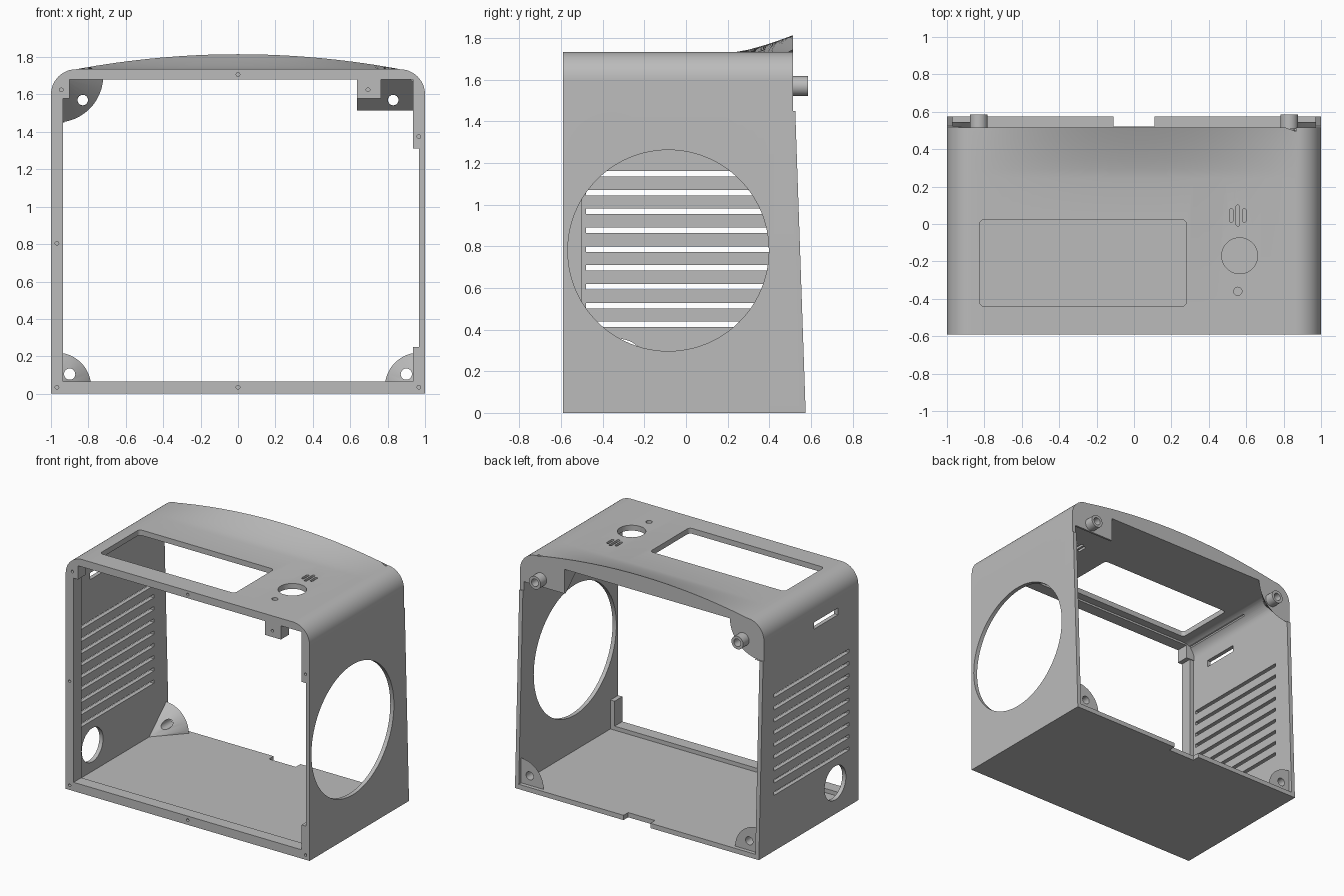
import bpy, bmesh, math
from mathutils import Matrix, Vector

if "Cube" in bpy.data.objects:
    bpy.data.objects.remove(bpy.data.objects["Cube"])

grey = bpy.data.materials.new("plain grey")
grey.use_nodes = True
grey.diffuse_color = (0.5, 0.5, 0.5, 1)
grey.node_tree.nodes["Principled BSDF"].inputs["Base Color"].default_value = (0.5, 0.5, 0.5, 1)


def finish(name, bm):
    bmesh.ops.recalc_face_normals(bm, faces=bm.faces[:])
    mesh = bpy.data.meshes.new(name)
    bm.to_mesh(mesh)
    bm.free()
    ob = bpy.data.objects.new(name, mesh)
    bpy.context.collection.objects.link(ob)
    return ob


def loft(name, rings):
    bm = bmesh.new()
    loops = [[bm.verts.new(p) for p in ring] for ring in rings]
    n = len(loops[0])
    for a, b in zip(loops, loops[1:]):
        for i in range(n):
            j = (i + 1) % n
            bm.faces.new((a[i], a[j], b[j], b[i]))
    bm.faces.new(loops[0])
    bm.faces.new(loops[-1])
    return finish(name, bm)


def prism(name, pts, axis, a, b):
    """Extrude a 2D outline along an axis from a to b."""
    place = {"X": lambda u, v, t: (t, u, v),
             "Y": lambda u, v, t: (u, t, v),
             "Z": lambda u, v, t: (u, v, t)}[axis]
    return loft(name, [[place(u, v, t) for u, v in pts] for t in (a, b)])


def box(name, x0, x1, y0, y1, z0, z1):
    return prism(name, [(x0, z0), (x1, z0), (x1, z1), (x0, z1)], "Y", y0, y1)


def rod(name, axis, pos, r, depth, start_r=None, seg=48):
    bm = bmesh.new()
    turn = {"X": Matrix.Rotation(math.pi / 2, 4, "Y"),
            "Y": Matrix.Rotation(-math.pi / 2, 4, "X"),
            "Z": Matrix()}[axis]
    bmesh.ops.create_cone(bm, cap_ends=True, segments=seg,
                          radius1=r if start_r is None else start_r, radius2=r,
                          depth=depth, matrix=Matrix.Translation(Vector(pos)) @ turn)
    return finish(name, bm)


def combine(target, tool, op="DIFFERENCE"):
    """Apply one boolean at once and drop the tool."""
    tool.hide_render = True
    mod = target.modifiers.new("combine", "BOOLEAN")
    mod.operation, mod.solver, mod.object = op, "EXACT", tool
    dg = bpy.context.evaluated_depsgraph_get()
    dg.update()
    mesh = bpy.data.meshes.new_from_object(target.evaluated_get(dg))
    target.modifiers.clear()
    target.data = mesh
    bpy.data.objects.remove(tool)


def arc(cx, cy, r, a0, a1, n):
    angles = [math.radians(a0 + (a1 - a0) * i / n) for i in range(n + 1)]
    return [(cx + r * math.cos(a), cy + r * math.sin(a)) for a in angles]


def rounded(x0, x1, y0, y1, r, n=8):
    return (arc(x1 - r, y1 - r, r, 0, 90, n) + arc(x0 + r, y1 - r, r, 90, 180, n)
            + arc(x0 + r, y0 + r, r, 180, 270, n) + arc(x1 - r, y0 + r, r, 270, 360, n))


def arch(w, z0, z1, r, spans):
    """Square bottom corners, rounded top corners, subdivided top edge."""
    c = w - r
    top = [(c - 2 * c * i / spans, z1) for i in range(1, spans)]
    return ([(-w, z0), (w, z0)] + arc(c, z1 - r, r, 0, 90, 12) + top
            + arc(-c, z1 - r, r, 90, 180, 12))


# Solid outer form, with the arched flare rising towards the back
def flare(x, y, z):
    if z < 1.7349 or abs(x) >= 0.865:
        return z
    t = max(0, (min(y, 0.545) - 0.245) / 0.27)
    return z + 0.08 * (1 - (x / 0.865) ** 2) * t ** 1.3


outline = arch(1, 0, 1.735, 0.135, 32)
stations = [-0.59] + [0.245 + 0.05 * i for i in range(7)] + [0.65]
housing = loft("housing", [[(x, y, flare(x, y, z)) for x, z in outline] for y in stations])

# Slanted back edge
back = [(0.576, -0.03), (0.525, 1.45), (0.515, 1.45), (0.515, 2), (0.9, 2), (0.9, -0.03)]
combine(housing, prism("back_trim", back, "X", -1.3, 1.3))

# Hollow interior with a thicker rim round the front opening
cavity = prism("cavity", arch(0.97, 0.035, 1.695, 0.105, 1), "Y", -0.5, 0.85)
combine(cavity, box("opening", -0.935, 0.935, -0.75, 0.1, 0.065, 1.68), "UNION")
combine(cavity, box("rim_gap", 0.8, 0.969, -0.72, 0.05, 0.25, 1.31), "UNION")

# Material left standing in the cavity: cone gussets, wedge and front tabs
for s in (-1, 1):
    combine(cavity, rod("lower_gusset", "Y", (s * 0.97, 0.445, 0.035), 0.185, 0.2, 0.0))
combine(cavity, rod("upper_gusset", "Y", (-0.97, 0.395, 1.7), 0.255, 0.25, 0.0))
wedge = [(0.52, 1.515), (0.5, 1.515), (0.28, 1.72), (0.52, 1.72)]
combine(cavity, prism("upper_wedge", wedge, "X", 0.635, 1.05))
combine(cavity, box("front_tab", 0.635, 0.765, -0.9, -0.495, 1.578, 1.75))
combine(cavity, box("corner_tab", -1.05, -0.9, -0.9, -0.495, 1.578, 1.75))
combine(housing, cavity)

# Side openings: speaker circle, vents, port and card slot
combine(housing, rod("speaker_cut", "X", (1, -0.085, 0.78), 0.483, 0.3, seg=96))
for i in range(9):
    z = 0.425 + 0.0905 * i
    combine(housing, box("vent_cut", -1.1, -0.85, -0.48, 0.4, z - 0.013, z + 0.013))
combine(housing, rod("port_cut", "X", (-1, -0.32, 0.23), 0.125, 0.3))
combine(housing, box("card_cut", -1.1, -0.85, -0.35, -0.07, 1.465, 1.515))

# Top openings: display window, dial, indicator and sound slits
combine(housing, prism("window_cut", rounded(-0.825, 0.28, -0.44, 0.023, 0.025), "Z", 1.5, 1.9))
combine(housing, rod("dial_cut", "Z", (0.565, -0.17, 1.7), 0.096, 0.3))
combine(housing, rod("indicator_cut", "Z", (0.555, -0.36, 1.7), 0.022, 0.3, seg=24))
for x, half in ((0.52, 0.036), (0.555, 0.056), (0.59, 0.036)):
    slit = rounded(x - 0.01, x + 0.01, 0.045 - half, 0.045 + half, 0.0095, 4)
    combine(housing, prism("slit_cut", slit, "Z", 1.5, 1.9))

# Cable notch in the floor
combine(housing, box("notch_cut", -0.11, 0.11, 0.52, 0.8, -0.1, 0.2))

# Screw holes in the front rim
for x, z in ((-0.968, 0.035), (0, 0.035), (0.967, 0.035), (-0.968, 0.805),
             (0.967, 1.375), (-0.945, 1.625), (0.695, 1.625), (0, 1.707)):
    combine(housing, rod("screw_cut", "Y", (x, -0.6, z), 0.01, 0.14, seg=16))

# Mounting holes and hollow bosses at the back
parts = [housing]
for s, side in ((-1, "right"), (1, "left")):
    combine(housing, rod("lower_hole", "Y", (s * 0.9, 0.45, 0.105), 0.03, 0.5, seg=32))
    combine(housing, rod("upper_hole", "Y", (s * 0.83, 0.45, 1.57), 0.029, 0.5, seg=32))
    boss = rod("mount_boss_" + side, "Y", (s * 0.83, 0.5465, 1.57), 0.048, 0.077, seg=40)
    combine(boss, rod("boss_hole", "Y", (s * 0.83, 0.5, 1.57), 0.028, 0.5, seg=32))
    parts.append(boss)

# Material and shading
bpy.ops.object.select_all(action="DESELECT")
for ob in parts:
    ob.data.materials.clear()
    ob.data.materials.append(grey)
    for f in ob.data.polygons:
        f.material_index = 0
    ob.select_set(True)
bpy.context.view_layer.objects.active = housing
bpy.ops.object.shade_smooth_by_angle(angle=math.radians(25))
